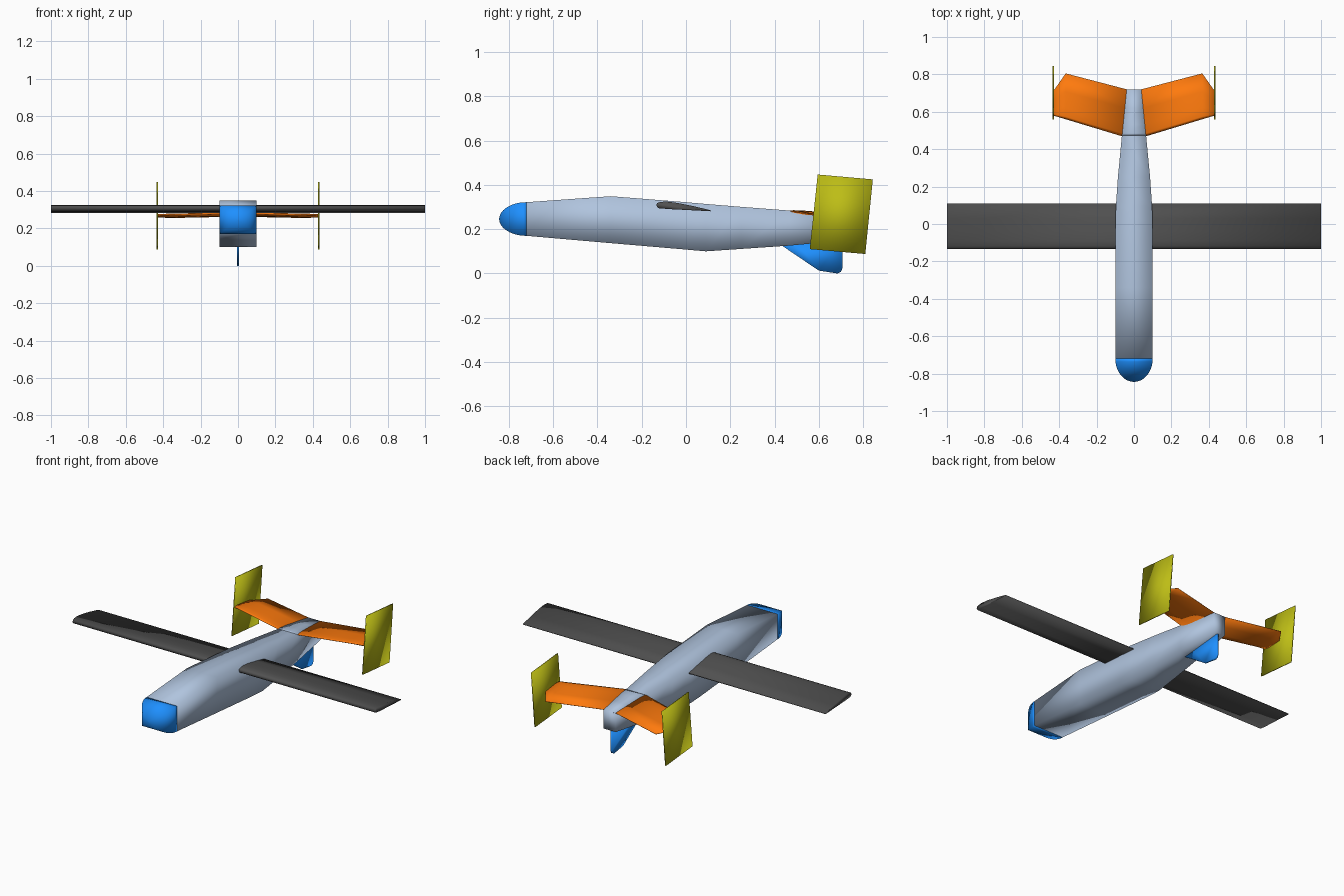
import bpy, bmesh, math

if "Cube" in bpy.data.objects:
    bpy.data.objects.remove(bpy.data.objects["Cube"])


def material(name, rgb):
    m = bpy.data.materials.new(name)
    m.diffuse_color = (*rgb, 1)
    m.use_nodes = True
    m.node_tree.nodes["Principled BSDF"].inputs["Base Color"].default_value = m.diffuse_color
    return m


STEEL = material("pale_blue_grey", (0.434, 0.552, 0.73))
BLUE = material("blue", (0.013, 0.279, 1.0))
ORANGE = material("orange", (1.0, 0.195, 0.004))
YELLOW = material("yellow", (0.51, 0.51, 0.008))
DARK = material("dark_grey", (0.08, 0.08, 0.08))


def loft(name, rings, mat):
    """Skin a list of equal-length rings, cap both ends, shade smooth all over."""
    bm = bmesh.new()
    rows = [[bm.verts.new(p) for p in ring] for ring in rings]
    n = len(rows[0])
    for a, b in zip(rows, rows[1:]):
        for i in range(n):
            j = (i + 1) % n
            bm.faces.new((a[i], a[j], b[j], b[i]))
    bm.faces.new(rows[0])
    bm.faces.new(rows[-1])
    bmesh.ops.recalc_face_normals(bm, faces=bm.faces)
    for f in bm.faces:
        f.smooth = True
    mesh = bpy.data.meshes.new(name)
    bm.to_mesh(mesh)
    bm.free()
    mesh.materials.append(mat)
    ob = bpy.data.objects.new(name, mesh)
    bpy.context.collection.objects.link(ob)
    return ob


def box_ring(y, w, z0, z1):
    return [(-w, y, z0), (w, y, z0), (w, y, z1), (-w, y, z1)]


def plate(name, outline, x, half, mat):
    """Thin upright plate from a (y, z) outline."""
    return loft(name, [[(x + s, y, z) for y, z in outline] for s in (-half, half)], mat)


# Fuselage: box sections (y, half width, bottom, top)
stations = [(-0.72, 0.1, 0.17, 0.322), (-0.34, 0.1, 0.137, 0.349),
            (0.0, 0.1, 0.108, 0.322), (0.09, 0.097, 0.1, 0.314),
            (0.25, 0.086, 0.111, 0.301), (0.47, 0.065, 0.126, 0.284),
            (0.72, 0.04, 0.15, 0.264)]
loft("fuselage", [box_ring(*s) for s in stations], STEEL)

# Nose: the same box section shrinking along an ellipse
nose = []
for i in range(13):
    a = math.radians(88.5) * i / 12
    c = math.cos(a)
    nose.append(box_ring(-0.72 - 0.124 * math.sin(a), 0.1 * c, 0.246 - 0.076 * c, 0.246 + 0.076 * c))
loft("nose_cap", nose, BLUE)

# Straight wing with a constant section (y, z)
wing = [(-0.134, 0.306), (-0.131, 0.317), (-0.118, 0.323), (-0.09, 0.325), (-0.04, 0.319),
        (0.03, 0.305), (0.11, 0.286), (0.11, 0.281), (0.0, 0.287), (-0.08, 0.291), (-0.125, 0.295)]
loft("wing", [[(x, y, z) for y, z in wing] for x in (-1, 1)], DARK)

# Swept tailplane: section (chord fraction, height), planform (lead x, lead y, trail x, trail y)
section = [(0, 0), (0.06, 0.004), (0.25, 0.006), (0.6, 0.004), (1, 0.001),
           (1, -0.001), (0.6, -0.008), (0.25, -0.012), (0.06, -0.007)]
planform = [(0.064, 0.469, 0.039, 0.72), (0.365, 0.56, 0.365, 0.805), (0.432, 0.58, 0.432, 0.71)]


def tail_ring(s, lx, ly, tx, ty):
    ring = []
    for f, h in section:
        y = ly + (ty - ly) * f
        ring.append((s * (lx + (tx - lx) * f), y, 0.283 - 0.08 * (y - 0.47) + h))
    return ring


loft("tailplane_centre", [tail_ring(s, *planform[0]) for s in (-1, 1)], STEEL)
fin = [(0.559, 0.11), (0.595, 0.447), (0.844, 0.425), (0.81, 0.088)]
for side, s in (("left", -1), ("right", 1)):
    loft("tailplane_" + side, [tail_ring(s, *p) for p in planform], ORANGE)
    # End plate fins
    plate("tail_fin_" + side, fin, s * 0.432, 0.003, YELLOW)

# Fin under the tail
plate("ventral_fin", [(0.43, 0.128), (0.6, 0.013), (0.685, 0.0), (0.7, 0.007), (0.706, 0.022),
                      (0.706, 0.155), (0.5, 0.14)], 0, 0.005, BLUE)
